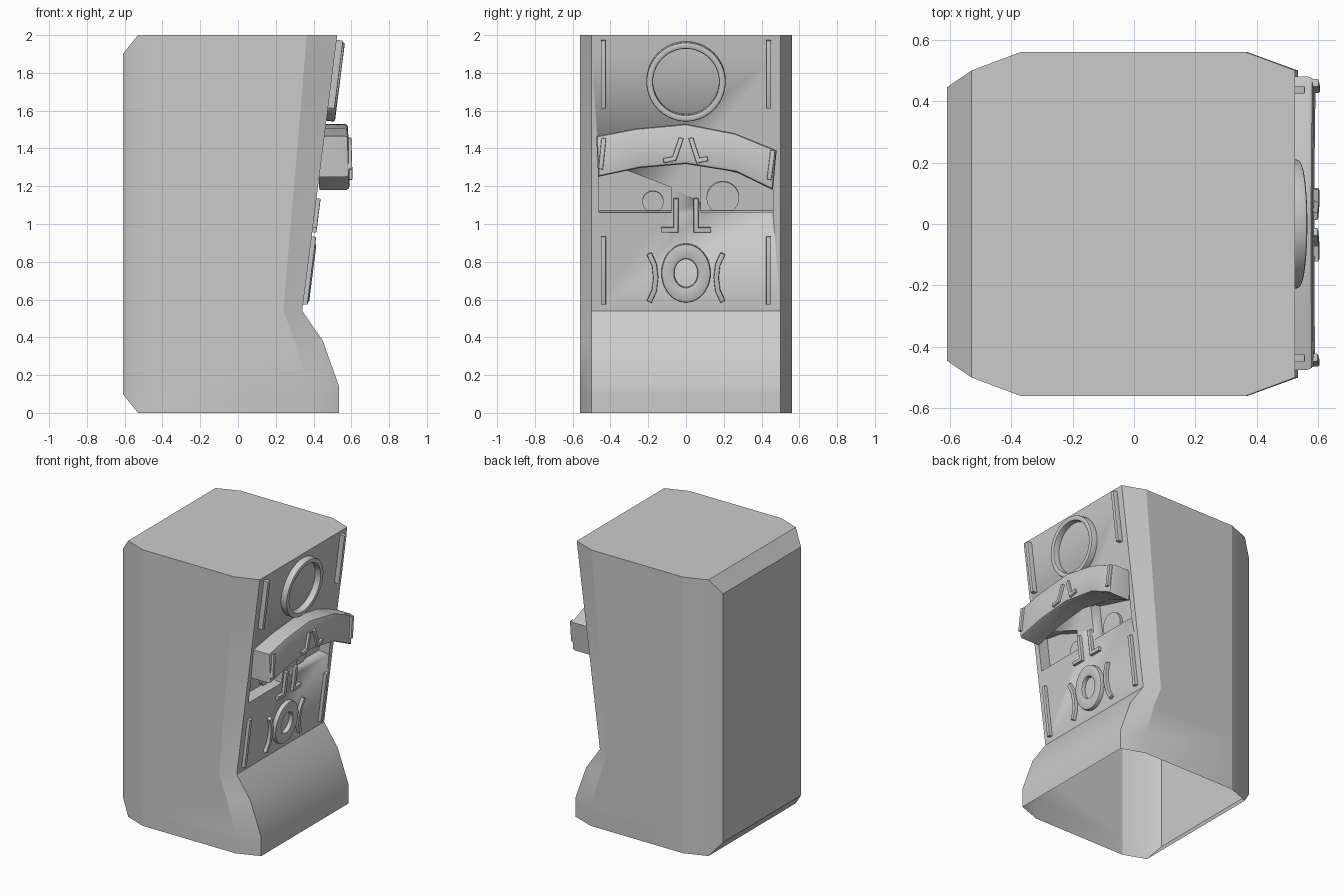
import bpy, bmesh, math
from mathutils import Vector

if "Cube" in bpy.data.objects:
    bpy.data.objects.remove(bpy.data.objects["Cube"])

SLOPE = 0.127


def panel_x(z):
    return 0.34 + (z - 0.54) * SLOPE


def on_panel(y, z, d):
    # point at distance d out from the tilted front panel
    return (panel_x(z) + d, y, z - SLOPE * d)


def finish(name, bm, angle=20):
    bmesh.ops.recalc_face_normals(bm, faces=bm.faces[:])
    mesh = bpy.data.meshes.new(name)
    bm.to_mesh(mesh)
    bm.free()
    ob = bpy.data.objects.new(name, mesh)
    bpy.context.collection.objects.link(ob)
    bpy.ops.object.select_all(action='DESELECT')
    ob.select_set(True)
    bpy.context.view_layer.objects.active = ob
    bpy.ops.object.shade_smooth_by_angle(angle=math.radians(angle))
    return ob


def plate(name, outline, back, front, hole=None, bevel=0.006, place=on_panel):
    # extrude a (y, z) outline between two depths, optionally as a ring
    bm = bmesh.new()
    n = len(outline)

    def loop(pts, d):
        return [bm.verts.new(place(y, z, d)) for y, z in pts]

    def bridge(a, b):
        for i in range(n):
            j = (i + 1) % n
            bm.faces.new((a[i], a[j], b[j], b[i]))

    ob_, of = loop(outline, back), loop(outline, front)
    bridge(ob_, of)
    rims = [of]
    if hole:
        hb, hf = loop(hole, back), loop(hole, front)
        bridge(hf, hb)
        bridge(of, hf)
        bridge(hb, ob_)
        rims.append(hf)
    else:
        bm.faces.new(of)
        bm.faces.new(ob_[::-1])
    bmesh.ops.recalc_face_normals(bm, faces=bm.faces[:])
    if bevel:
        edges = [bm.edges.get((r[i], r[(i + 1) % n])) for r in rims for i in range(n)]
        bmesh.ops.bevel(bm, geom=edges, offset=bevel, segments=2, profile=0.5, affect='EDGES')
    return finish(name, bm, 35)


def ellipse(cy, cz, ry, rz, n=40):
    return [(cy + ry * math.cos(2 * math.pi * i / n), cz + rz * math.sin(2 * math.pi * i / n))
            for i in range(n)]


def ribbon(path, width):
    # outline of constant width around a polyline, with mitred corners
    p = [Vector(q) for q in path]
    left, right = [], []
    for i, q in enumerate(p):
        dirs = [(p[k + 1] - p[k]).normalized() for k in (i - 1, i) if 0 <= k < len(p) - 1]
        norms = [Vector((-d.y, d.x)) for d in dirs]
        m = sum(norms, Vector((0, 0))).normalized()
        off = m * (width / 2 / m.dot(norms[0]))
        left.append(tuple(q + off))
        right.append(tuple(q - off))
    return left + right[::-1]


# Cabinet body: stacked cross-sections with chamfered corners
# level: z, back x, back half-width, side chamfer x, front x
LEVELS = [(0, -0.53, 0.5, 0.37, 0.535), (0.1, -0.61, 0.445, 0.37, 0.535),
          (0.14, -0.61, 0.445, 0.37, 0.535), (0.38, -0.61, 0.445, 0.30, 0.45),
          (0.54, -0.61, 0.445, 0.24, 0.34), (1.9, -0.61, 0.445, 0.356, panel_x(1.9)),
          (2.0, -0.53, 0.5, 0.365, panel_x(2.0))]
bm = bmesh.new()
rings = []
for z, xb, yb, xs, xf in LEVELS:
    half = [(xb, -yb), (-0.53, -0.5), (-0.37, -0.56), (xs, -0.56), (xf, -0.5)]
    full = half + [(x, -y) for x, y in reversed(half)]
    rings.append([bm.verts.new((x, y, z)) for x, y in full])
for a, b in zip(rings, rings[1:]):
    for i in range(len(a)):
        j = (i + 1) % len(a)
        bm.faces.new((a[i], a[j], b[j], b[i]))
bm.faces.new(rings[0][::-1])
bm.faces.new(rings[-1])
bmesh.ops.remove_doubles(bm, verts=bm.verts[:], dist=0.0005)
body = finish("cabinet_body", bm)

# Eye recesses cut into the front panel
eyes = {"left": [(-0.46, 1.06), (-0.08, 1.06), (-0.08, 1.195), (-0.33, 1.29), (-0.46, 1.31)],
        "right": [(0.08, 1.06), (0.46, 1.06), (0.46, 1.22), (0.08, 1.32)]}
for side, outline in eyes.items():
    cutter = plate(side + "_eye_cutter", outline, -0.08, 0.1, bevel=0)
    cutter.hide_render = True
    mod = body.modifiers.new(side + "_eye", 'BOOLEAN')
    mod.operation, mod.solver, mod.object = 'DIFFERENCE', 'EXACT', cutter
    bpy.context.view_layer.objects.active = body
    bpy.ops.object.modifier_move_to_index(modifier=mod.name, index=0)
    bpy.ops.object.modifier_apply(modifier=mod.name)
    bpy.data.objects.remove(cutter)

# Open underside
bm = bmesh.new()
bm.from_mesh(body.data)
floor = [f for f in bm.faces if all(v.co.z < 0.001 for v in f.verts)]
bmesh.ops.delete(bm, geom=floor, context='FACES')
bm.to_mesh(body.data)
bm.free()

# Pupils, cut off by the lower eyelid
for name, cy, cz, r in (("left_pupil", -0.175, 1.11, 0.056), ("right_pupil", 0.195, 1.13, 0.086)):
    pts = [(y, z) for y, z in ellipse(cy, cz, r, r) if z > 1.065]
    low = math.sqrt(r * r - (cz - 1.065) ** 2)
    start = [(y, z) for y, z in pts]
    start.sort(key=lambda q: -math.atan2(q[1] - 1.065, q[0] - cy))
    plate(name, [(cy - low, 1.065)] + start + [(cy + low, 1.065)], -0.082, -0.06, bevel=0)

# Heavy arched brow with an upright front face
BROW = [(-0.475, 1.465), (-0.27, 1.505), (0, 1.53), (0.26, 1.48), (0.48, 1.39),
        (0.46, 1.18), (0.265, 1.275), (0, 1.318), (-0.245, 1.297), (-0.465, 1.25)]


def upright(y, z, d):
    return (d + (1.53 - z) * 0.03, y, z)


plate("brow", BROW, 0.42, 0.582, bevel=0.018, place=upright)

# Raised marks on the brow
marks = {"brow_end_left": [(-0.452, 1.29), (-0.435, 1.455)],
         "brow_end_right": [(0.44, 1.235), (0.46, 1.39)],
         "frown_left": [(-0.12, 1.335), (-0.062, 1.346), (-0.025, 1.455)],
         "frown_right": [(0.115, 1.346), (0.064, 1.335), (0.025, 1.455)]}
for name, path in marks.items():
    plate(name, ribbon(path, 0.025), 0.57, 0.598, place=upright)

# Mirrored trim: strips, nose brackets and cheek arcs
for s, side in ((-1, "left"), (1, "right")):
    trim = {"upper_strip": ([(0.437, 1.615), (0.437, 1.975)], 0.035),
            "lower_strip": ([(0.437, 0.575), (0.437, 0.935)], 0.024),
            "nose_bracket": ([(0.053, 1.137), (0.053, 0.97), (0.133, 0.97)], 0.022),
            "cheek_arc": ([(0.195, 0.845), (0.168, 0.785), (0.16, 0.717),
                           (0.168, 0.65), (0.195, 0.59)], 0.024)}
    for name, (path, depth) in trim.items():
        plate(f"{side}_{name}", ribbon([(s * y, z) for y, z in path], 0.027), -0.01, depth)

# Round forehead ring and oval mouth ring
plate("forehead_ring", ellipse(0, 1.757, 0.21, 0.21), -0.01, 0.045,
      ellipse(0, 1.757, 0.175, 0.175), bevel=0.01)
plate("mouth_ring", ellipse(0, 0.742, 0.13, 0.155), -0.01, 0.03,
      ellipse(0, 0.742, 0.062, 0.075), bevel=0.01)
